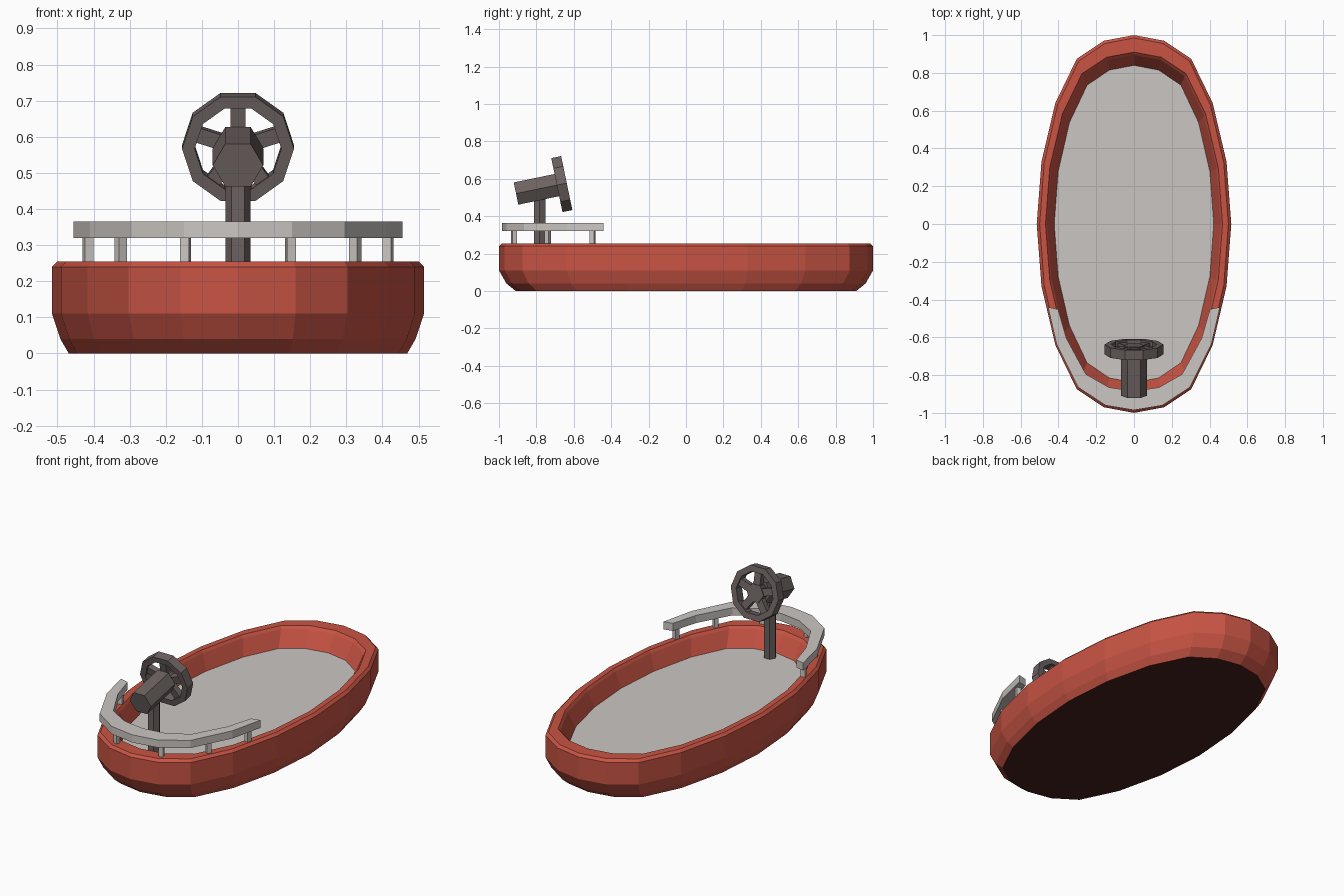
import bpy, bmesh, math
from mathutils import Matrix, Vector

if "Cube" in bpy.data.objects:
    bpy.data.objects.remove(bpy.data.objects["Cube"])


def material(name, rgb):
    lin = [(c / 255 / 12.92) if c < 10 else ((c / 255 + 0.055) / 1.055) ** 2.4 for c in rgb]
    m = bpy.data.materials.new(name)
    m.diffuse_color = (*lin, 1)
    m.use_nodes = True
    m.node_tree.nodes["Principled BSDF"].inputs["Base Color"].default_value = m.diffuse_color
    return m


RED = material("boat red", (200, 84, 68))
GREY = material("warm light grey", (203, 198, 194))
DARK = material("dark warm grey", (108, 98, 97))
UNDER = material("dark red underside", (72, 33, 31))


def finish(bm, name, mats, matrix=None):
    bmesh.ops.recalc_face_normals(bm, faces=bm.faces)
    if matrix:
        bm.transform(matrix)
    me = bpy.data.meshes.new(name)
    bm.to_mesh(me)
    bm.free()
    for m in mats:
        me.materials.append(m)
    ob = bpy.data.objects.new(name, me)
    bpy.context.collection.objects.link(ob)
    return ob


# 20-sided boat outline, from one quarter
ys = [1, .97, .875, .64, .33, 0]


def outline(i):
    j = i % 20
    k = j if j <= 5 else 10 - j if j <= 10 else j - 10 if j <= 15 else 20 - j
    sy = -1 if (j < 5 or j > 15) else 1
    return 0.515 * math.sin(math.radians(18 * j)), sy * ys[k]


def ring(bm, sx, sy, z):
    return [bm.verts.new((outline(i)[0] * sx, outline(i)[1] * sy, z)) for i in range(20)]


def bridge(bm, a, b):
    n = len(a)
    for i in range(n):
        bm.faces.new((a[i], a[(i + 1) % n], b[(i + 1) % n], b[i]))


# hull: rounded outside, chamfered rim, sloping inner wall
FLOOR = 0.15
profile = [(.91, .91, 0), (.955, .96, .04), (1, 1, .11), (1, 1, .24), (.97, .985, .255),
           (.91, .91, .255), (.89, .895, .24), (.82, .84, FLOOR)]
bm = bmesh.new()
rings = [ring(bm, *p) for p in profile]
for a, b in zip(rings, rings[1:]):
    bridge(bm, a, b)
bottom = bm.faces.new(rings[0])
bottom.material_index = 1
finish(bm, "hull", [RED, UNDER])

# floor
bm = bmesh.new()
lo, hi = ring(bm, .82, .84, FLOOR - .01), ring(bm, .82, .84, FLOOR)
bridge(bm, lo, hi)
bm.faces.new(lo)
bm.faces.new(hi)
finish(bm, "floor", [GREY])

# bow rail: flat band following the outline round the front
outer = [(0, -.985), (.15, -.96), (.295, -.865), (.41, -.635), (.455, -.44)]
inner = [(0, -.885), (.133, -.865), (.255, -.795), (.358, -.605), (.402, -.452)]
mirror = lambda pts: [(-x, y) for x, y in reversed(pts[1:])] + pts
bm = bmesh.new()
sections = [[bm.verts.new(v) for v in ((*o, .32), (*o, .365), (*i, .365), (*i, .32))]
            for o, i in zip(mirror(outer), mirror(inner))]
for a, b in zip(sections, sections[1:]):
    bridge(bm, a, b)
bm.faces.new(sections[0])
bm.faces.new(sections[-1])
finish(bm, "bow_rail", [GREY])

# rail posts
for n, (x, y, turn) in enumerate([(.145, -.92, 15), (.325, -.74, 58), (.415, -.50, 75)]):
    for side in (-1, 1):
        bm = bmesh.new()
        bmesh.ops.create_cube(bm, size=1)
        m = (Matrix.Translation((side * x, y, .285)) @ Matrix.Rotation(math.radians(side * turn), 4, 'Z')
             @ Matrix.Diagonal((.025, .025, .08, 1)))
        finish(bm, f"rail_post_{n}_{'left' if side < 0 else 'right'}", [GREY], m)


def prism(name, r, z0, z1, matrix):
    bm = bmesh.new()
    a, b = ([bm.verts.new((r * math.cos(i * math.pi / 3), r * math.sin(i * math.pi / 3), z))
             for i in range(6)] for z in (z0, z1))
    bridge(bm, a, b)
    bm.faces.new(a)
    bm.faces.new(b)
    finish(bm, name, [DARK], matrix)


# steering column
prism("column", .035, FLOOR - .005, .53, Matrix.Translation((0, -.782, 0)))

# tilted frame for the housing and wheel: local z is the axle, local y points up
axis = Vector((0, .979, .203))
left = Vector((-1, 0, 0))
up = axis.cross(left)
tilt = Matrix.Translation((0, -.664, .572)) @ Matrix((left, up, axis)).transposed().to_4x4()
prism("housing", .07, -.25, -.02, tilt)
prism("wheel_hub", .055, -.03, .022, tilt)

# wheel rim: ten-sided
bm = bmesh.new()
loops = []
for r, z in [(.155, -.027), (.155, .027), (.12, .027), (.12, -.027)]:
    loops.append([bm.verts.new((r * math.cos(i * math.pi / 5), r * math.sin(i * math.pi / 5), z))
                  for i in range(10)])
for k in range(4):
    bridge(bm, loops[k], loops[(k + 1) % 4])
finish(bm, "wheel_rim", [DARK], tilt)

# five spokes
for k in range(5):
    bm = bmesh.new()
    bmesh.ops.create_cube(bm, size=1)
    m = (tilt @ Matrix.Rotation(math.radians(90 + 72 * k), 4, 'Z')
         @ Matrix.Translation((.08, 0, 0)) @ Matrix.Diagonal((.10, .042, .034, 1)))
    finish(bm, f"wheel_spoke_{k}", [DARK], m)
